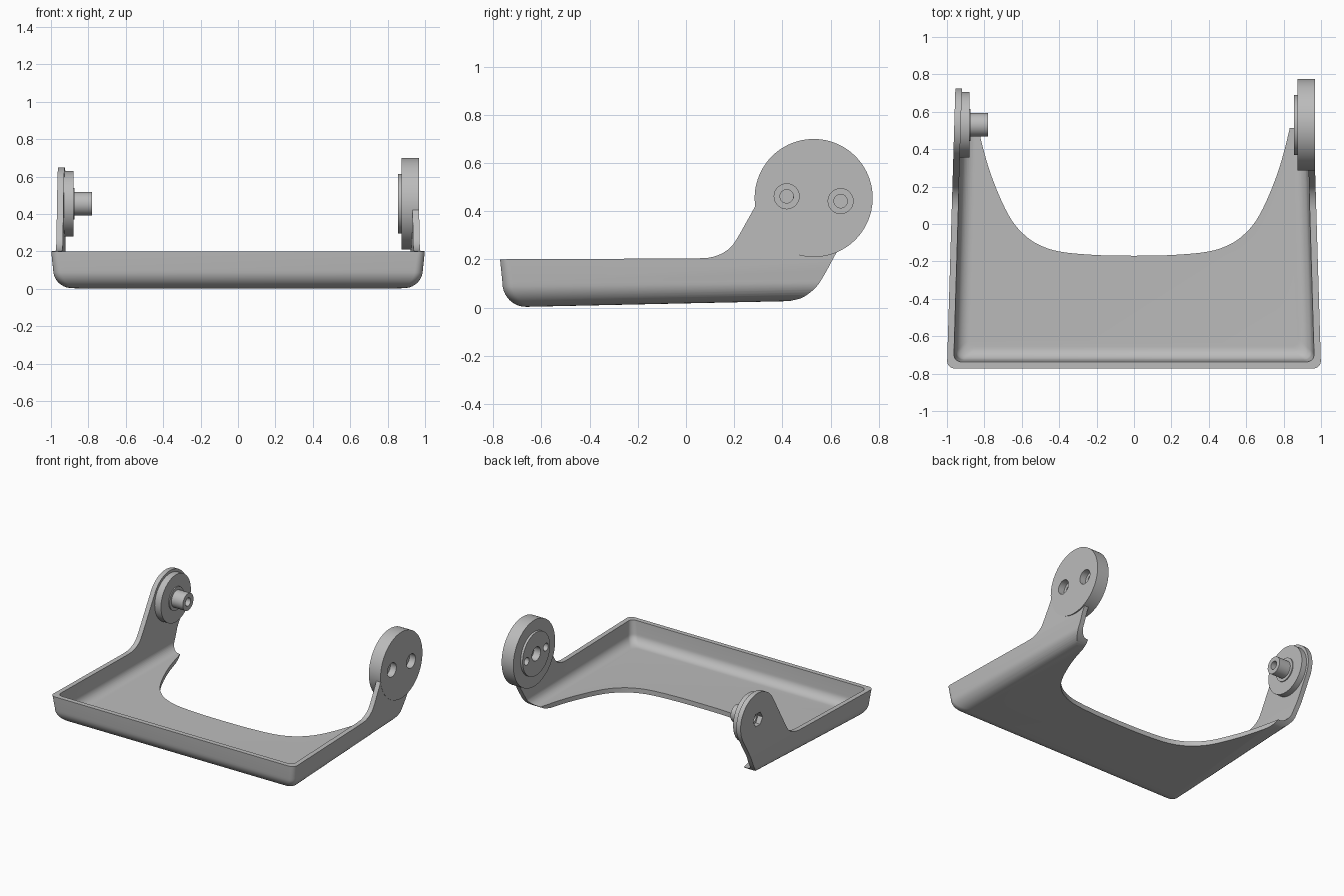
import bpy, bmesh, math
from mathutils import Vector

if "Cube" in bpy.data.objects:
    bpy.data.objects.remove(bpy.data.objects["Cube"])

grey = bpy.data.materials.new("plain grey")
grey.use_nodes = True
grey.diffuse_color = (0.5, 0.5, 0.5, 1)
grey.node_tree.nodes["Principled BSDF"].inputs["Base Color"].default_value = (0.5, 0.5, 0.5, 1)

HINGE_Y, HINGE_Z = 0.53, 0.455


def loft(name, rings):
    """Closed solid through rings of equal length."""
    bm = bmesh.new()
    loops = [[bm.verts.new(p) for p in ring] for ring in rings]
    for a, b in zip(loops, loops[1:]):
        for i in range(len(a)):
            j = (i + 1) % len(a)
            bm.faces.new((a[i], a[j], b[j], b[i]))
    bm.faces.new(loops[0][::-1])
    bm.faces.new(loops[-1])
    bmesh.ops.recalc_face_normals(bm, faces=bm.faces)
    mesh = bpy.data.meshes.new(name)
    bm.to_mesh(mesh)
    bm.free()
    mesh.materials.append(grey)
    ob = bpy.data.objects.new(name, mesh)
    bpy.context.collection.objects.link(ob)
    return ob


def cylinder(name, x0, x1, r, y=HINGE_Y, z=HINGE_Z, sides=64):
    angles = [math.tau * i / sides for i in range(sides)]
    return loft(name, [[(x, y + r * math.cos(a), z + r * math.sin(a)) for a in angles]
                       for x in (x0, x1)])


def combine(target, tool, operation):
    """Apply a boolean and discard the tool."""
    mod = target.modifiers.new("boolean", "BOOLEAN")
    mod.operation, mod.solver, mod.object = operation, "EXACT", tool
    bpy.context.view_layer.objects.active = target
    bpy.ops.object.modifier_apply(modifier=mod.name)
    bpy.data.objects.remove(tool)


def smooth_path(points, steps=6):
    """Catmull-Rom path through points."""
    p = [Vector(q) for q in points]
    p = [2 * p[0] - p[1]] + p + [2 * p[-1] - p[-2]]
    out = []
    for a, b, c, d in zip(p, p[1:], p[2:], p[3:]):
        for i in range(steps):
            t = i / steps
            out.append(0.5 * (2 * b + (c - a) * t + (2 * a - 5 * b + 4 * c - d) * t * t
                              + (3 * b - a - 3 * c + d) * t ** 3))
    return out + [p[-2]]


def tub_ring(inset, z, corner):
    """Plan outline: tapered sides and rounded front corners."""
    front, back = -0.772 + inset, 0.95 - inset
    half = lambda y: 1 - 0.03 * (y + 0.772) - inset
    right = [(half(back), back)]
    for i in range(9):
        a = math.pi / 2 * i / 8
        y = front + corner * (1 - math.sin(a))
        right.append((half(y) - corner * (1 - math.cos(a)), y))
    plan = right + [(-x, y) for x, y in reversed(right)]
    tilt = 0.022 * max(0, 1 - z / 0.2)
    return [(x, y, z + tilt * (y + 0.67)) for x, y in plan]


def tub(name, wall, floor, radius, top):
    """Tall solid with a rounded lower edge."""
    rings = [tub_ring(wall, top, 0.04), tub_ring(wall, 0.2, 0.04)]
    for i in range(11):
        a = math.pi / 2 * i / 10
        inset = wall + 0.01 + radius * (1 - math.cos(a))
        rings.append(tub_ring(inset, floor + radius * (1 - math.sin(a)), 0.045))
    return loft(name, rings)


# Tray shell with tall side walls
tray = tub("tray_with_arms", 0, 0.003, 0.1, 0.8)
combine(tray, tub("cavity", 0.035, 0.04, 0.07, 0.9), "DIFFERENCE")

# Trim to the side outline, including both arms
front_edge = smooth_path([(0.04, 0.204), (0.1, 0.208), (0.15, 0.225),
                          (0.19, 0.255), (0.22, 0.3)])
arc_start = math.atan2(0.48, -0.88)
arm_arc = []
for k in range(33):
    a = arc_start - math.pi * k / 32
    arm_arc.append((HINGE_Y + 0.195 * math.cos(a), HINGE_Z + 0.195 * math.sin(a)))
back_edge = smooth_path([(0.62, 0.22), (0.565, 0.12), (0.53, 0.075),
                         (0.48, 0.04), (0.42, 0.024), (0.38, 0.0)])
outline = ([(-0.9, 0.2)] + [tuple(p) for p in front_edge] + arm_arc
           + [tuple(p) for p in back_edge] + [(0.38, -0.1), (-0.9, -0.1)])
combine(tray, loft("side_outline", [[(x, y, z) for y, z in outline] for x in (-1.2, 1.2)]),
        "INTERSECT")

# Curved opening at the back of the floor
half_curve = smooth_path([(0, -0.17), (0.2, -0.166), (0.4, -0.147), (0.52, -0.105),
                          (0.6, -0.045), (0.66, 0.03), (0.72, 0.15), (0.78, 0.31),
                          (0.83, 0.5), (0.86, 0.65)])
curve = [(p.x, p.y) for p in half_curve] + [(0.86, 1.2)]
plan = curve[::-1] + [(-x, y) for x, y in curve[1:]]
combine(tray, loft("back_opening", [[(x, y, z) for x, y in plan] for z in (-0.2, 1)]),
        "DIFFERENCE")

# Left hinge disc with inner boss
combine(tray, cylinder("left_disc", 0.873, 0.969, 0.245, sides=96), "UNION")
combine(tray, cylinder("left_boss", 0.856, 0.9, 0.16), "UNION")
combine(tray, cylinder("left_socket", 0.8, 0.91, 0.05), "DIFFERENCE")
for y, z in ((0.418, 0.462), (0.642, 0.442)):
    combine(tray, cylinder("screw_hole", 0.8, 1.1, 0.028, y, z, 32), "DIFFERENCE")
    combine(tray, cylinder("counterbore", 0.92, 1.1, 0.052, y, z, 32), "DIFFERENCE")

# Right boss, collar and hollow pin with a hexagonal recess outside
combine(tray, cylinder("right_boss", -0.95, -0.88, 0.175), "UNION")
combine(tray, cylinder("right_collar", -0.9, -0.873, 0.085), "UNION")
combine(tray, cylinder("right_pin", -0.9, -0.78, 0.0625), "UNION")
combine(tray, cylinder("pin_bore", -1.1, -0.7, 0.03, sides=32), "DIFFERENCE")
combine(tray, cylinder("hex_recess", -1.1, -0.925, 0.052, sides=6), "DIFFERENCE")

# Smooth the rounded surfaces, keep the edges crisp
bpy.ops.object.select_all(action="DESELECT")
tray.select_set(True)
bpy.context.view_layer.objects.active = tray
bpy.ops.object.shade_smooth_by_angle(angle=math.radians(30))
